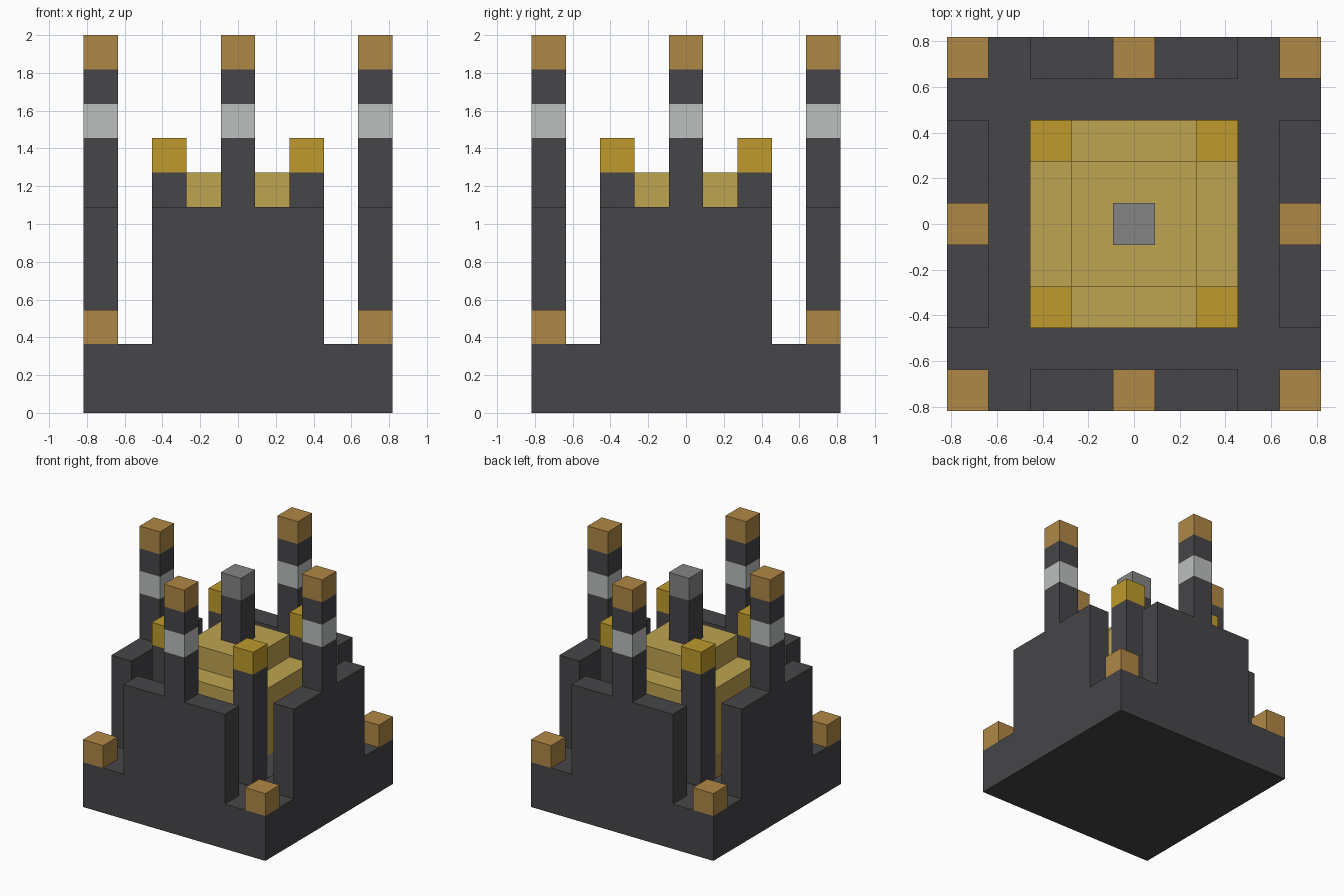
import bpy
import bmesh
from mathutils import Matrix, Vector

cube = bpy.data.objects.get("Cube")
if cube:
    bpy.data.objects.remove(cube, do_unlink=True)

U = 2 / 11  # edge length of one building block


def material(name, hex_code):
    """Flat material from an sRGB hex code."""
    srgb = [int(hex_code[i:i + 2], 16) / 255 for i in (0, 2, 4)]
    rgb = [c / 12.92 if c <= 0.04045 else ((c + 0.055) / 1.055) ** 2.4 for c in srgb]
    mat = bpy.data.materials.new(name)
    mat.use_nodes = True
    mat.diffuse_color = (*rgb, 1)
    mat.node_tree.nodes["Principled BSDF"].inputs["Base Color"].default_value = (*rgb, 1)
    return mat


dark = material("charcoal", "464649")
copper = material("copper", "B08846")
gold = material("gold", "BE9A2C")
sand = material("sand", "BEA450")
pale = material("pale grey", "BBBFBE")
grey = material("mid grey", "858585")


def box(name, mat, x, y, z0, z1, wide=1, deep=1):
    """Box centred on block (x, y), from level z0 up to z1."""
    bm = bmesh.new()
    size = Vector((wide, deep, z1 - z0)) * U
    centre = Vector((x, y, (z0 + z1) / 2)) * U
    bmesh.ops.create_cube(bm, size=1, matrix=Matrix.Translation(centre) @ Matrix.Diagonal((*size, 1)))
    mesh = bpy.data.meshes.new(name)
    bm.to_mesh(mesh)
    bm.free()
    mesh.materials.append(mat)
    bpy.context.collection.objects.link(bpy.data.objects.new(name, mesh))


# Base slab
box("base", dark, 0, 0, 0, 2, 9, 9)

# Outer walls, each with a banded tower in the middle
sides = {"front": (0, -1), "back": (0, 1), "left": (1, 0), "right": (-1, 0)}
for side, (dx, dy) in sides.items():
    x, y = 4 * dx, 4 * dy
    box(side + "_wall", dark, x, y, 2, 6, 5 if dy else 1, 5 if dx else 1)
    box(side + "_tower_shaft", dark, x, y, 6, 8)
    box(side + "_tower_band", pale, x, y, 8, 9)
    box(side + "_tower_neck", dark, x, y, 9, 10)
    box(side + "_tower_cap", copper, x, y, 10, 11)

    # Lower step of the core, with small foot blocks on two sides
    low = 2 if dy else 3
    box(side + "_core_step", sand, 2 * dx, 2 * dy, low, 6, 3 if dy else 1, 3 if dx else 1)
    if dx:
        box(side + "_core_foot", grey if dx > 0 else copper, 2 * dx, 0, 2, 3, 1, 3)

# Corner blocks on the base and corner posts of the core
for fb, sy in (("front", -1), ("back", 1)):
    for lr, sx in (("left", 1), ("right", -1)):
        corner = fb + "_" + lr
        box(corner + "_block", copper, 4 * sx, 4 * sy, 2, 3)
        box(corner + "_post", dark, 2 * sx, 2 * sy, 2, 7)
        box(corner + "_post_cap", gold, 2 * sx, 2 * sy, 7, 8)

# Central core with its chimney
box("core", sand, 0, 0, 2, 7, 3, 3)
box("chimney", dark, 0, 0, 7, 9)
box("chimney_cap", grey, 0, 0, 9, 10)
